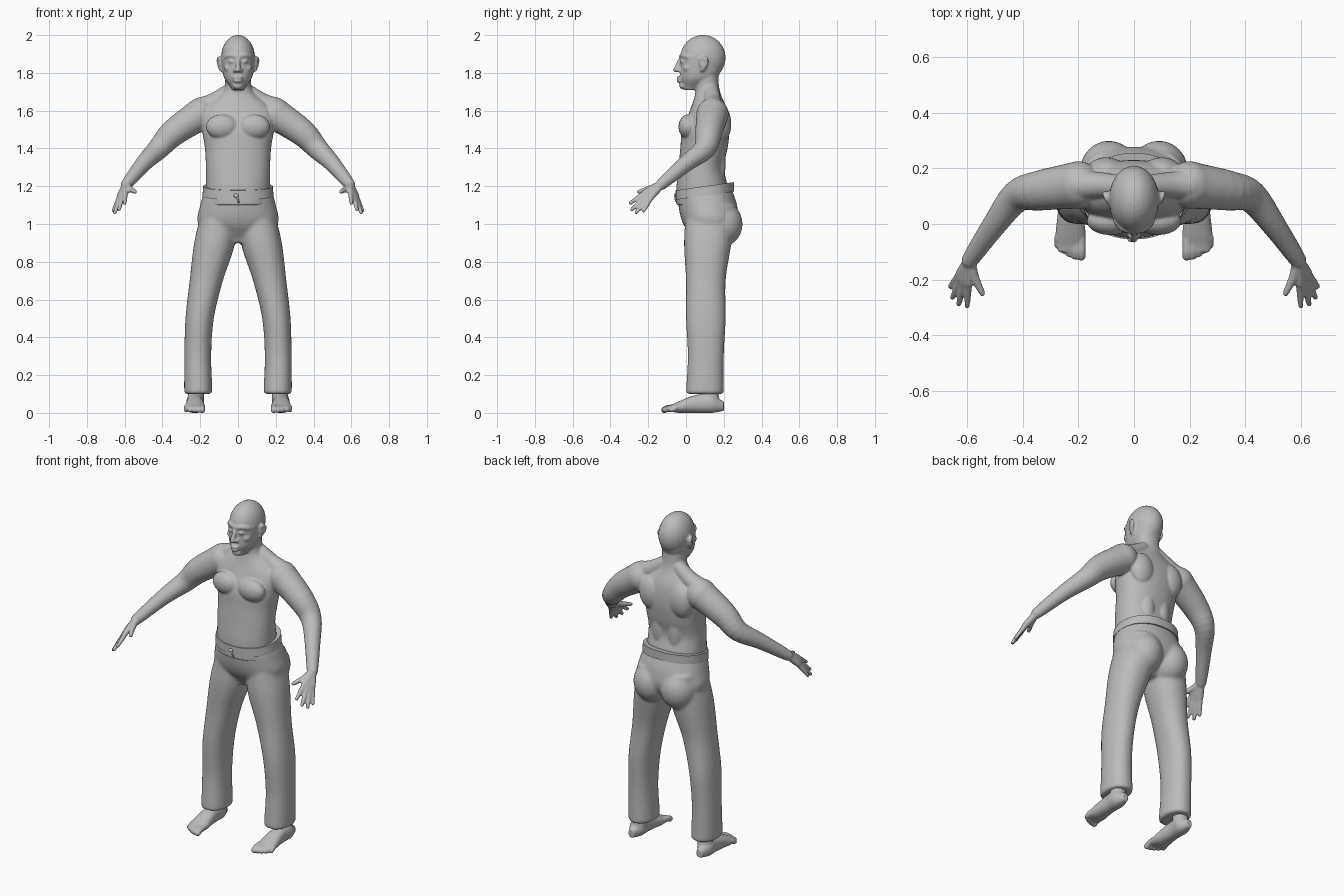
import bpy, bmesh, math
from mathutils import Vector, Matrix

if "Cube" in bpy.data.objects:
    bpy.data.objects.remove(bpy.data.objects["Cube"])

GREY = (.5, .5, .5, 1)
grey = bpy.data.materials.new("plain_grey")
grey.use_nodes = True
grey.diffuse_color = GREY
grey.node_tree.nodes["Principled BSDF"].inputs["Base Color"].default_value = GREY


def spline(rows, steps):
    """Smooth curve through evenly spaced rows of numbers."""
    rows = [Vector(row) for row in rows]
    last = len(rows) - 1
    curve = []
    for i in range(last):
        before, start, end, after = rows[max(i - 1, 0)], rows[i], rows[i + 1], rows[min(i + 2, last)]
        leave, arrive = (end - before) / 2, (after - start) / 2
        for step in range(steps):
            t = step / steps
            ease = t * t * (3 - 2 * t)
            curve.append(start.lerp(end, ease) + leave * t * (1 - t) ** 2 - arrive * t * t * (1 - t))
    return curve + [rows[last]]


def loft(bm, begin, finish, rows, centre=0, upright=False, tilt=0, sides=48, squareness=2.2):
    """Skin evenly spaced rings of (half width, low, high[, x]); flat along z, or upright along y."""
    path = spline([(*row, centre)[:4] for row in rows], 6)
    rings = []
    for i, (width, low, high, x) in enumerate(path):
        along = begin + (finish - begin) * i / (len(path) - 1)
        middle, depth = (low + high) / 2, (high - low) / 2
        ring = []
        for k in range(sides):
            angle = math.tau * k / sides
            u, v = (math.copysign(abs(c) ** (2 / squareness), c) for c in (math.cos(angle), math.sin(angle)))
            across, side = x + width * u, middle + depth * v
            spot = (across, along, side) if upright else (across, side, along + tilt * depth * v)
            ring.append(bm.verts.new(spot))
        rings.append(ring)
    for lower, upper in zip(rings, rings[1:]):
        for k in range(sides):
            bm.faces.new((lower[k - 1], lower[k], upper[k], upper[k - 1]))
    bm.faces.new(rings[0])
    bm.faces.new(rings[-1])


def blob(bm, centre, radii):
    matrix = Matrix.Translation(centre) @ Matrix.Diagonal((*radii, 1))
    bmesh.ops.create_uvsphere(bm, u_segments=24, v_segments=16, radius=1, matrix=matrix)


def limb(bm, points, thick, thin):
    """Chain of balls and cones along a curve, tapering evenly."""
    path = spline(points, 4)
    radii = [thick + (thin - thick) * i / (len(path) - 1) for i in range(len(path))]
    for point, radius in zip(path, radii):
        blob(bm, point, [radius] * 3)
    for i, (start, end) in enumerate(zip(path, path[1:])):
        turn = (end - start).to_track_quat('Z', 'Y').to_matrix().to_4x4()
        bmesh.ops.create_cone(bm, cap_ends=True, segments=24, radius1=radii[i], radius2=radii[i + 1],
                              depth=(end - start).length,
                              matrix=Matrix.Translation((start + end) / 2) @ turn)


def mirror_x(bm):
    """Repeat everything built so far on the other side."""
    copy = bmesh.ops.duplicate(bm, geom=bm.verts[:] + bm.edges[:] + bm.faces[:])["geom"]
    verts = [item for item in copy if isinstance(item, bmesh.types.BMVert)]
    bmesh.ops.scale(bm, vec=(-1, 1, 1), verts=verts)


def add_object(name, bm, voxel=None, relax=4):
    """Make the object; with a voxel size its parts are fused into one smooth skin."""
    bmesh.ops.recalc_face_normals(bm, faces=bm.faces)
    mesh = bpy.data.meshes.new(name)
    bm.to_mesh(mesh)
    bm.free()
    mesh.materials.append(grey)
    obj = bpy.data.objects.new(name, mesh)
    bpy.context.collection.objects.link(obj)
    if voxel:
        fuse = obj.modifiers.new("fuse", 'REMESH')
        fuse.mode, fuse.voxel_size, fuse.use_smooth_shade = 'VOXEL', voxel, True
        soften = obj.modifiers.new("soften", 'SMOOTH')
        soften.factor, soften.iterations = .5, relax
    else:
        bpy.ops.object.select_all(action='DESELECT')
        obj.select_set(True)
        bpy.context.view_layer.objects.active = obj
        bpy.ops.object.shade_smooth_by_angle(angle=math.radians(40))


# body: chest, shoulder blades and back muscles
body = bmesh.new()
blob(body, (.085, .01, 1.515), (.085, .05, .065))
blob(body, (.1, .185, 1.53), (.075, .055, .1))
blob(body, (.05, .165, 1.33), (.05, .045, .16))

# neck muscles and arms
limb(body, [(.05, .135, 1.7), (.13, .14, 1.645), (.2, .14, 1.615)], .04, .055)
wrist = Vector((.59, -.13, 1.21))
limb(body, [(.2, .14, 1.58), (.34, .12, 1.485), (.42, .1, 1.4), (.5, 0, 1.32), wrist], .086, .03)

# hands: four fanned fingers and a thumb
for finger in range(4):
    t = finger / 3
    tip = Vector((.6 + .06 * math.sin(t * math.pi / 2), -.295 + .07 * t * t, 1.11 - .05 * math.sin(2.2 * t)))
    knuckle = wrist.lerp(tip, .5) + Vector((0, 0, .01))
    limb(body, [wrist, knuckle], .022, .017)
    limb(body, [knuckle, tip], .015, .01)
limb(body, [wrist, (.575, -.185, 1.19), (.545, -.25, 1.17)], .022, .011)

# face sides: eyes, brows, cheeks, nostrils and ears
blob(body, (.034, -.018, 1.86), (.017, .014, .01))
limb(body, [(.01, -.024, 1.888), (.04, -.015, 1.893), (.064, .01, 1.885)], .013, .012)
blob(body, (.05, .01, 1.825), (.024, .026, .02))
blob(body, (.015, -.037, 1.813), (.012, .014, .01))
limb(body, [(.09, .085, 1.815), (.1, .105, 1.84), (.105, .11, 1.865), (.1, .095, 1.88), (.094, .08, 1.87)],
     .01, .009)
blob(body, (.093, .09, 1.848), (.012, .02, .03))
mirror_x(body)

# torso and neck
loft(body, 1.1, 1.8, [(.17, -.05, .22), (.17, -.05, .22), (.17, -.04, .2), (.175, -.03, .22),
                      (.19, -.02, .23), (.19, .02, .22), (.08, .05, .18), (.07, .04, .17)])

# head: skull, jaw, nose, lips and chin
blob(body, (0, .09, 1.88), (.09, .12, .121))
loft(body, 1.71, 1.89, [(.03, -.01, .06), (.072, -.03, .16), (.084, -.03, .19), (.088, -.03, .2)])
limb(body, [(0, -.03, 1.87), (0, -.046, 1.835), (0, -.053, 1.815)], .011, .014)
for height in (1.757, 1.774):
    blob(body, (0, -.033, height), (.026, .018, .009))
blob(body, (0, -.012, 1.732), (.028, .024, .02))
add_object("body", body, voxel=.006)

# trousers: legs, seat and hips
trousers = bmesh.new()
loft(trousers, .1, 1.1, [(.075, 0, .2, .21), (.071, .01, .2, .213), (.075, 0, .21, .203),
                         (.088, 0, .21, .168), (.108, -.01, .24, .124), (.09, 0, .26, .1)])
blob(trousers, (.09, .19, 1), (.105, .11, .12))
mirror_x(trousers)
loft(trousers, .9, 1.2, [(.1, .05, .18), (.21, -.015, .27), (.2, -.04, .27), (.175, -.04, .24)])
add_object("trousers", trousers, voxel=.009, relax=8)

# waistband, higher at the back
waistband = bmesh.new()
loft(waistband, 1.15, 1.2, [(.188, -.055, .255), (.184, -.055, .255)], tilt=.14, sides=64)
add_object("waistband", waistband)

# drawstring knot
drawstring = bmesh.new()
blob(drawstring, (-.01, -.056, 1.15), (.014, .009, .012))
limb(drawstring, [(-.01, -.055, 1.15), (0, -.056, 1.13), (.004, -.046, 1.11)], .006, .005)
add_object("drawstring", drawstring, voxel=.003)

# feet: heel to ball, ankle and five toes
feet = bmesh.new()
loft(feet, .2, -.1, [(.02, .01, .06), (.045, 0, .1), (.043, 0, .1), (.048, 0, .085), (.054, 0, .06),
                     (.046, .01, .035)], centre=.228, upright=True)
limb(feet, [(.224, .135, .05), (.22, .12, .16)], .045, .04)
for toe in range(5):
    x, tip, radius = .19 + .021 * toe, -.115 + .04 * (toe / 4) ** 2, .017 - .001 * toe
    limb(feet, [(x, -.05, .03), (x, tip + .02, .025), (x, tip, .016)], radius, radius)
mirror_x(feet)
add_object("feet", feet, voxel=.005)
